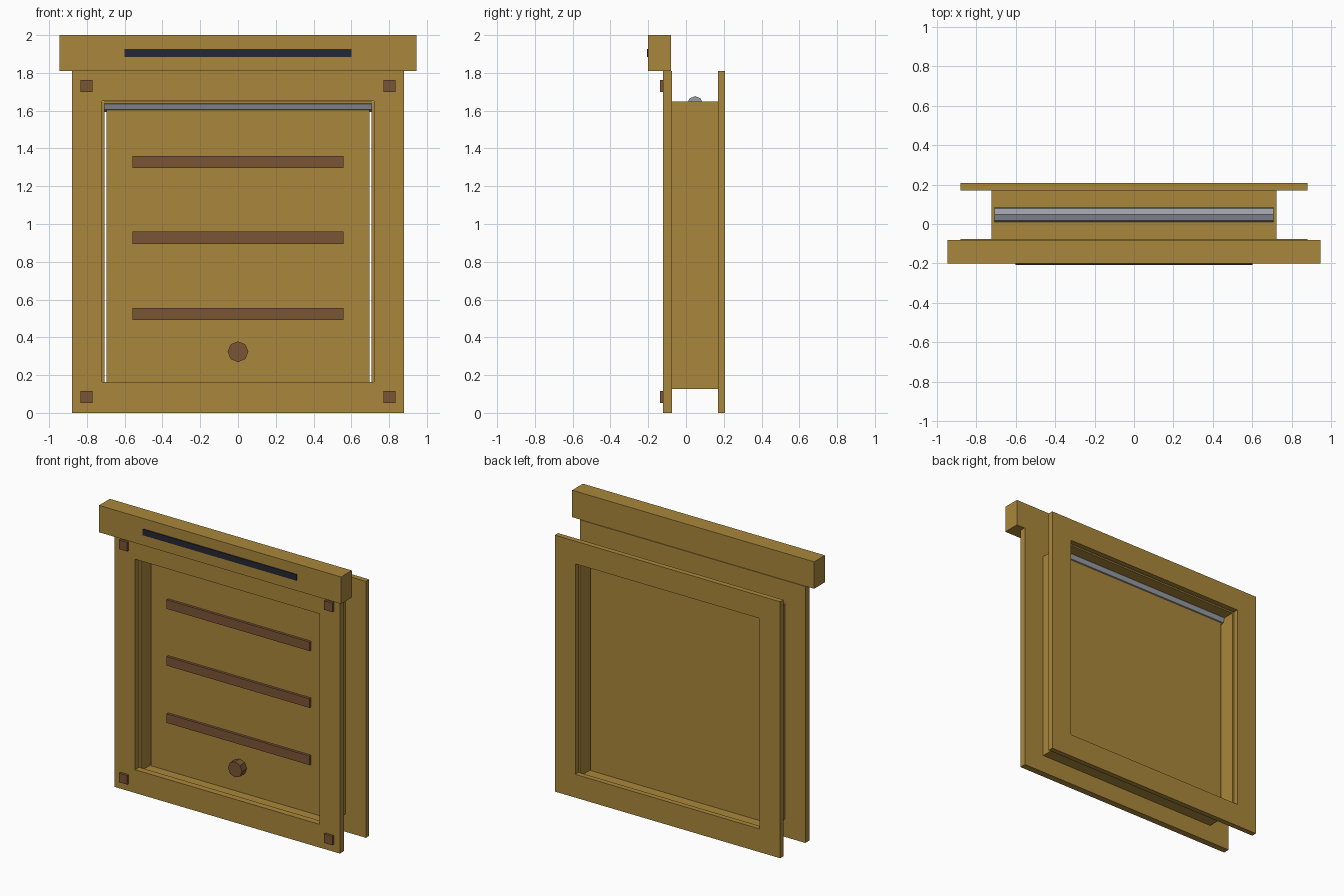
import bpy, bmesh, math
from mathutils import Matrix

if "Cube" in bpy.data.objects:
    bpy.data.objects.remove(bpy.data.objects["Cube"])


def material(name, rgb):
    m = bpy.data.materials.new(name)
    m.diffuse_color = (*rgb, 1.0)
    m.use_nodes = True
    m.node_tree.nodes["Principled BSDF"].inputs["Base Color"].default_value = m.diffuse_color
    return m


WOOD = material("golden wood", (0.402, 0.242, 0.045))
BROWN = material("brown wood", (0.195, 0.091, 0.037))
DARK = material("dark navy", (0.019, 0.021, 0.034))
STEEL = material("grey steel", (0.33, 0.35, 0.38))


def finish(bm, name, mat):
    bmesh.ops.recalc_face_normals(bm, faces=bm.faces[:])
    me = bpy.data.meshes.new(name)
    bm.to_mesh(me)
    bm.free()
    me.materials.append(mat)
    ob = bpy.data.objects.new(name, me)
    bpy.context.collection.objects.link(ob)
    return ob


def box(name, mat, x, y, z):
    """Box from (min, max) ranges."""
    bm = bmesh.new()
    size = [b - a for a, b in (x, y, z)]
    mid = [(a + b) / 2 for a, b in (x, y, z)]
    bmesh.ops.create_cube(bm, size=1, matrix=Matrix.Translation(mid) @ Matrix.Diagonal((*size, 1)))
    return finish(bm, name, mat)


def frame(name, mat, y, outer, inner):
    """Rectangular ring; outer and inner are (half width, bottom, top)."""
    bm = bmesh.new()
    loops = []
    for yy, (w, lo, hi) in ((y[0], outer), (y[0], inner), (y[1], inner), (y[1], outer)):
        loops.append([bm.verts.new((px, yy, pz)) for px, pz in ((-w, lo), (w, lo), (w, hi), (-w, hi))])
    for k in range(4):
        a, b = loops[k], loops[(k + 1) % 4]
        for i in range(4):
            j = (i + 1) % 4
            bm.faces.new((a[i], a[j], b[j], b[i]))
    return finish(bm, name, mat)


def octagon_rod(name, mat, radius, length, centre, axis):
    """Eight-sided rod along x or y with a corner pointing up."""
    bm = bmesh.new()
    turn = Matrix.Rotation(math.pi / 2, 4, 'Y' if axis == 'x' else 'X')
    bmesh.ops.create_cone(bm, cap_ends=True, segments=8, radius1=radius, radius2=radius,
                          depth=length, matrix=Matrix.Translation(centre) @ turn)
    return finish(bm, name, mat)


# Front and back trim frames, joined by the jamb lining
opening = (0.72, 0.164, 1.65)
frame("front_trim", WOOD, (-0.121, -0.075), (0.88, 0, 1.81), opening)
frame("back_trim", WOOD, (0.17, 0.207), (0.88, 0, 1.81), opening)
frame("jamb", WOOD, (-0.075, 0.17), (0.722, 0.127, 1.648), (0.707, 0.141, 1.637))

# Header beam with its dark inlay
box("header_beam", WOOD, (-0.945, 0.945), (-0.2, -0.08), (1.81, 2.0))
box("header_inlay", DARK, (-0.6, 0.6), (-0.207, -0.2), (1.884, 1.927))

# Hanging door panel and the rod it swings on
box("door_panel", WOOD, (-0.695, 0.695), (0.02, 0.07), (0.145, 1.61))
octagon_rod("hinge_rod", STEEL, 0.042, 1.414, (0, 0.048, 1.635), 'x')

# Slats and knob on the panel front
for i, z in enumerate((0.523, 0.927, 1.328)):
    box(f"slat_{i + 1}", BROWN, (-0.558, 0.558), (0.002, 0.022), (z - 0.032, z + 0.032))
octagon_rod("knob", BROWN, 0.055, 0.055, (0, -0.006, 0.324), 'y')

# Square pegs in the front trim corners
for sx, side in ((-1, "left"), (1, "right")):
    for z, level in ((0.084, "lower"), (1.73, "upper")):
        box(f"{level}_{side}_peg", BROWN, (sx * 0.801 - 0.032, sx * 0.801 + 0.032),
            (-0.138, -0.119), (z - 0.032, z + 0.032))
